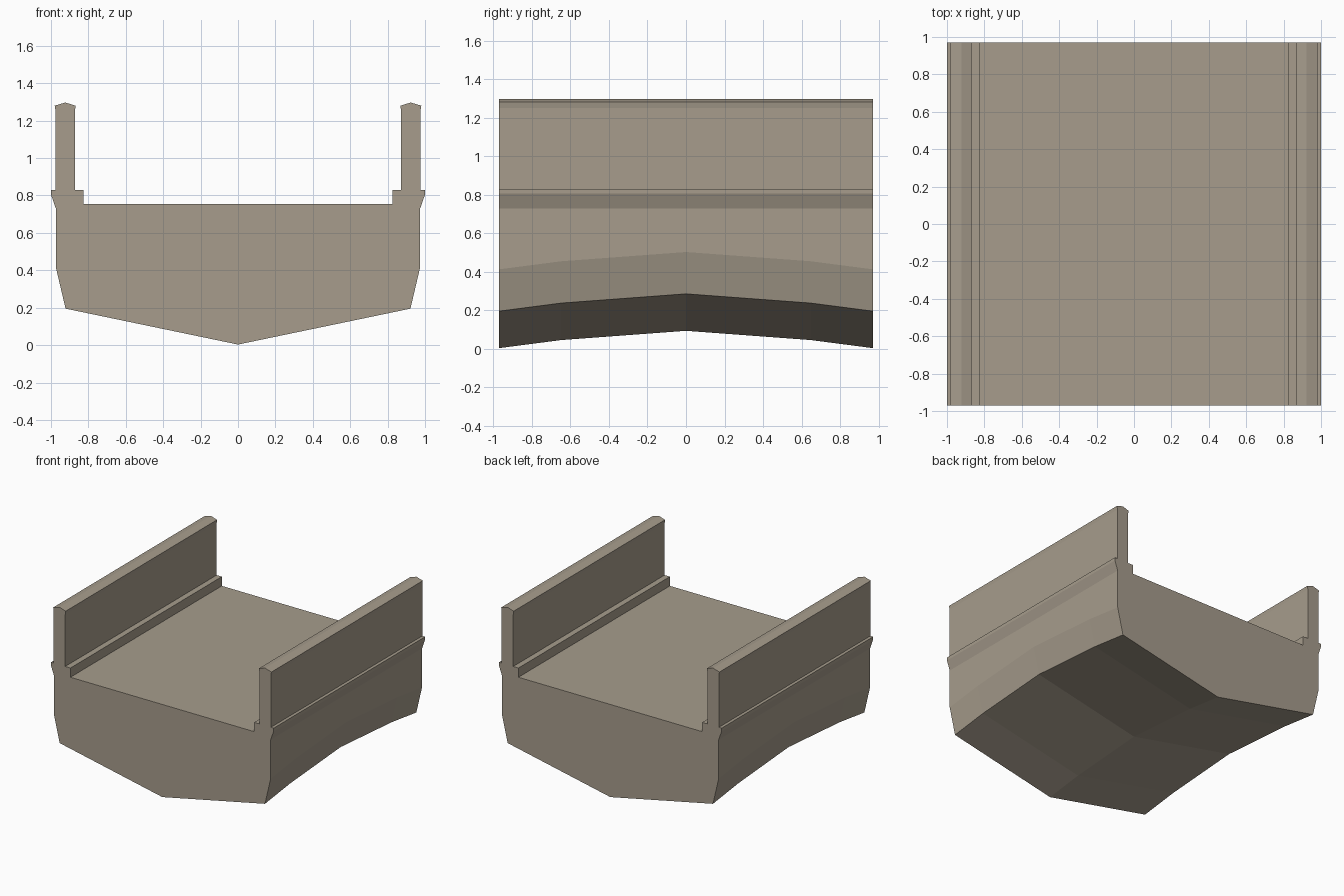
import bpy
import bmesh

if "Cube" in bpy.data.objects:
    bpy.data.objects.remove(bpy.data.objects["Cube"])

stone = bpy.data.materials.new("warm grey stone")
stone.diffuse_color = (0.385, 0.335, 0.265, 1)
stone.use_nodes = True
stone.node_tree.nodes["Principled BSDF"].inputs["Base Color"].default_value = stone.diffuse_color

# Half cross-section (x, z), from keel to deck centre; first three points follow the arch
HALF = [(0, 0.003), (0.922, 0.195), (0.973, 0.412),
        (0.973, 0.728), (1.0, 0.805), (1.0, 0.83), (0.975, 0.83),    # outer ledge
        (0.975, 1.25), (0.98, 1.28), (0.923, 1.297), (0.868, 1.28),  # wall and coping
        (0.872, 1.25), (0.872, 0.83), (0.825, 0.83), (0.825, 0.755), # inner kerb
        (0, 0.755)]
ARCHED = 3

# Stations along the span (y, arch lift of the underside)
STATIONS = [(-0.971, 0), (-0.648, 0.042), (0, 0.09), (0.648, 0.042), (0.971, 0)]


def section(y, lift):
    right = [(x, y, z + (lift if i < ARCHED else 0)) for i, (x, z) in enumerate(HALF)]
    left = [(-x, yy, z) for x, yy, z in reversed(right[1:-1])]
    return right + left


# Bridge span: loft the section between stations and close both ends
bm = bmesh.new()
rings = [[bm.verts.new(p) for p in section(y, lift)] for y, lift in STATIONS]
n = len(rings[0])
for a, b in zip(rings, rings[1:]):
    for i in range(n):
        j = (i + 1) % n
        bm.faces.new((a[i], a[j], b[j], b[i]))
bm.faces.new(rings[0])
bm.faces.new(rings[-1])
bmesh.ops.recalc_face_normals(bm, faces=bm.faces)
bmesh.ops.triangulate(bm, faces=[f for f in bm.faces if len(f.verts) > 4])

mesh = bpy.data.meshes.new("bridge_span")
bm.to_mesh(mesh)
bm.free()
mesh.materials.append(stone)
span = bpy.data.objects.new("bridge_span", mesh)
bpy.context.collection.objects.link(span)
